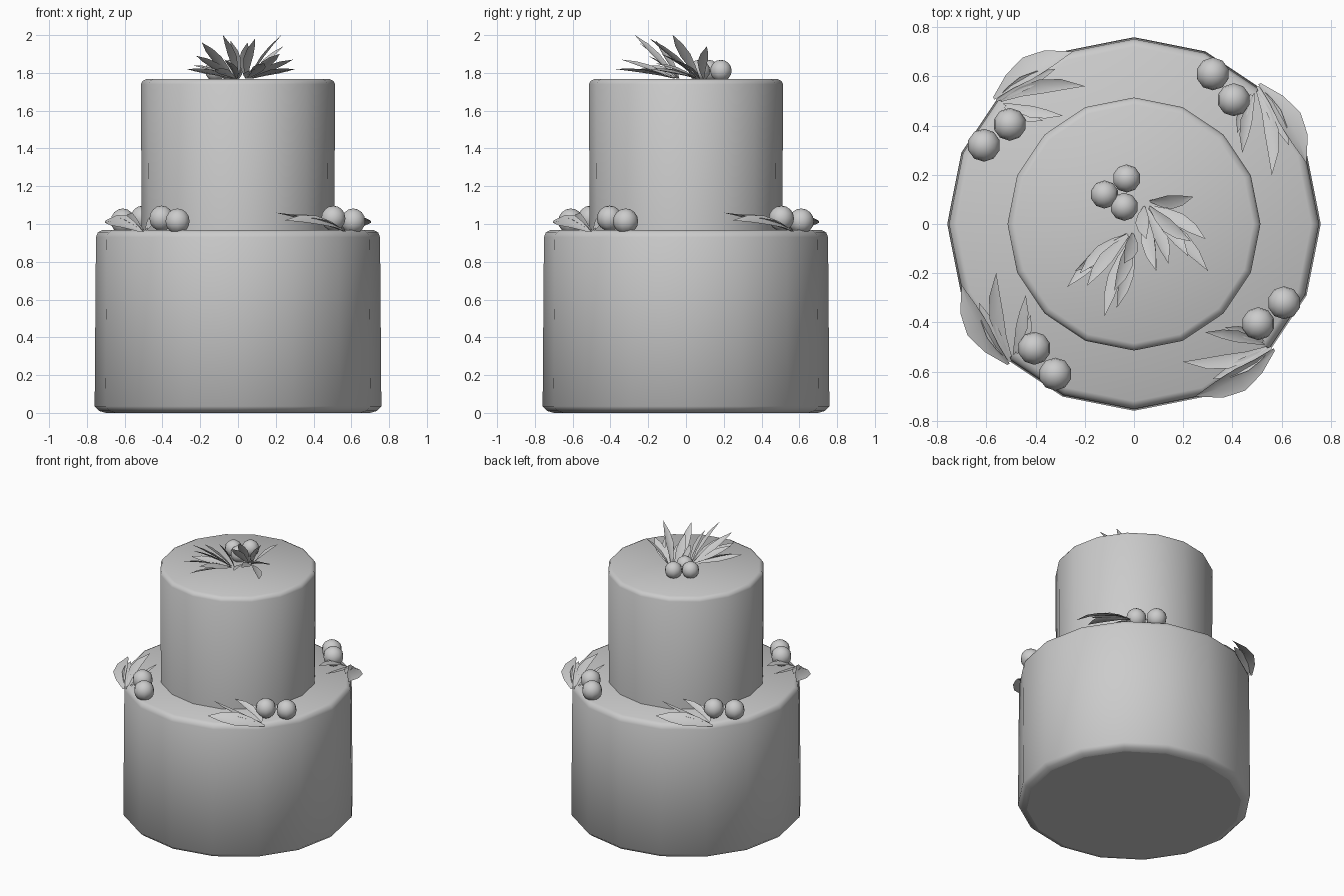
import bpy, bmesh, math
from mathutils import Vector, Matrix

if "Cube" in bpy.data.objects:
    bpy.data.objects.remove(bpy.data.objects["Cube"])

icing = bpy.data.materials.new("plain grey")
icing.use_nodes = True
icing.diffuse_color = (0.6, 0.6, 0.6, 1)
icing.node_tree.nodes["Principled BSDF"].inputs["Base Color"].default_value = (0.6, 0.6, 0.6, 1)


def finish(name, bm):
    bmesh.ops.recalc_face_normals(bm, faces=bm.faces)
    mesh = bpy.data.meshes.new(name)
    bm.to_mesh(mesh)
    bm.free()
    mesh.materials.append(icing)
    obj = bpy.data.objects.new(name, mesh)
    bpy.context.collection.objects.link(obj)
    return obj


def tier(name, profile, sides=16):
    """Turned tier with a soft rim and a flat underside."""
    bm = bmesh.new()
    rings = [[bm.verts.new((r * math.cos(math.tau * i / sides),
                            r * math.sin(math.tau * i / sides), z))
              for i in range(sides)] for r, z in profile]
    for low, high in zip(rings, rings[1:]):
        for i in range(sides):
            j = (i + 1) % sides
            bm.faces.new((low[i], low[j], high[j], high[i])).smooth = True
    bm.faces.new(rings[-1]).smooth = True
    bm.faces.new(rings[0][::-1])
    return finish(name, bm)


def berry(name, centre, radius):
    bm = bmesh.new()
    bmesh.ops.create_uvsphere(bm, u_segments=10, v_segments=8, radius=radius,
                              matrix=Matrix.Translation(centre))
    for f in bm.faces:
        f.smooth = True
    return finish(name, bm)


def leaf(name, base, tip, width, arch=0.03, bend=0.0, roll=0.0, turn=0.0):
    """Pointed folded leaf on a curved midrib: arch lifts it, bend sways it sideways."""
    base, tip = Vector(base), Vector(tip)
    along = (tip - base).normalized()
    side = along.cross(Vector((0, 0, 1))).normalized()
    up = side.cross(along)
    control = (base + tip) / 2 + up * arch * 2 + side * bend * 2
    tilt = Matrix.Rotation(roll, 3, along)
    across, fold = tilt @ side, tilt @ up
    bm = bmesh.new()
    rows = []
    for t, w in ((0, 0.12), (0.25, 0.65), (0.5, 1), (0.75, 0.75), (1, 0.02)):
        mid = base * (1 - t) ** 2 + control * 2 * t * (1 - t) + tip * t * t
        half = across * width * w / 2
        rows.append([bm.verts.new(p) for p in
                     (mid - half, mid - fold * width * w * 0.15, mid + half)])
    for a, b in zip(rows, rows[1:]):
        for k in (0, 1):
            bm.faces.new((a[k], a[k + 1], b[k + 1], b[k])).smooth = True
    bm.transform(Matrix.Rotation(turn, 4, "Z"))
    return finish(name, bm)


# Cake tiers
tier("lower_tier", [(0.70, 0), (0.735, 0.01), (0.759, 0.035), (0.752, 0.93), (0.742, 0.955), (0.72, 0.967)])
tier("upper_tier", [(0.51, 0.96), (0.514, 1.74), (0.505, 1.758), (0.485, 1.768)])

# Four matching sprigs around the lower tier
for n in range(4):
    turn = n * math.pi / 2
    spin = Matrix.Rotation(turn, 3, "Z")
    berry(f"outer_berry_{n}", spin @ Vector((0.32, 0.61, 1.015)), 0.067)
    berry(f"inner_berry_{n}", spin @ Vector((0.405, 0.505, 1.03)), 0.067)
    sprig = [
        ((0.50, 0.54, 0.97), (0.56, 0.20, 1.06), 0.06, 0.01, -0.03, 0.2),
        ((0.49, 0.53, 0.97), (0.44, 0.29, 1.05), 0.05, 0.02, 0.01, -0.3),
        ((0.48, 0.53, 0.97), (0.42, 0.37, 1.03), 0.045, 0.02, 0.01, -0.3),
        ((0.51, 0.57, 0.96), (0.70, 0.25, 1.02), 0.11, 0.03, -0.035, -0.5),
        ((0.50, 0.56, 0.96), (0.63, 0.32, 1.03), 0.06, 0.02, -0.01, 0.2),
    ]
    for k, (base, tip, width, arch, bend, roll) in enumerate(sprig):
        leaf(f"sprig_leaf_{n}_{k}", base, tip, width, arch, bend, roll, turn)

# Topper berries
for k, spot in enumerate([(-0.03, 0.185), (-0.12, 0.12), (-0.04, 0.07)]):
    berry(f"top_berry_{k}", (*spot, 1.812), 0.057)

# Topper leaves fanning out from two stems
left_stem, right_stem = (0.0, -0.02, 1.77), (0.04, 0.09, 1.77)
fans = {
    left_stem: [(-0.27, -0.255, 1.82), (-0.24, -0.19, 1.84), (-0.12, -0.375, 1.82),
                (-0.07, -0.34, 1.87), (-0.19, -0.25, 1.96), (-0.08, -0.27, 2.0),
                (-0.22, -0.20, 1.89), (-0.04, -0.16, 1.97)],
    right_stem: [(0.24, 0.11, 1.94), (0.29, -0.06, 1.87), (0.23, -0.07, 2.0),
                 (0.30, -0.19, 1.82), (0.09, -0.19, 1.98), (0.14, -0.16, 1.85),
                 (0.09, -0.18, 1.82), (0.22, -0.13, 1.9), (0.05, -0.06, 1.96)],
}
for name, (stem, tips) in zip(("left", "right"), fans.items()):
    for k, tip in enumerate(tips):
        start = Vector(stem).lerp(Vector((*tip[:2], 1.775)), 0.12)
        leaf(f"top_{name}_leaf_{k}", start, tip, 0.06, 0.012, 0.012 * (-1) ** k,
             0.35 * (-1) ** k)
